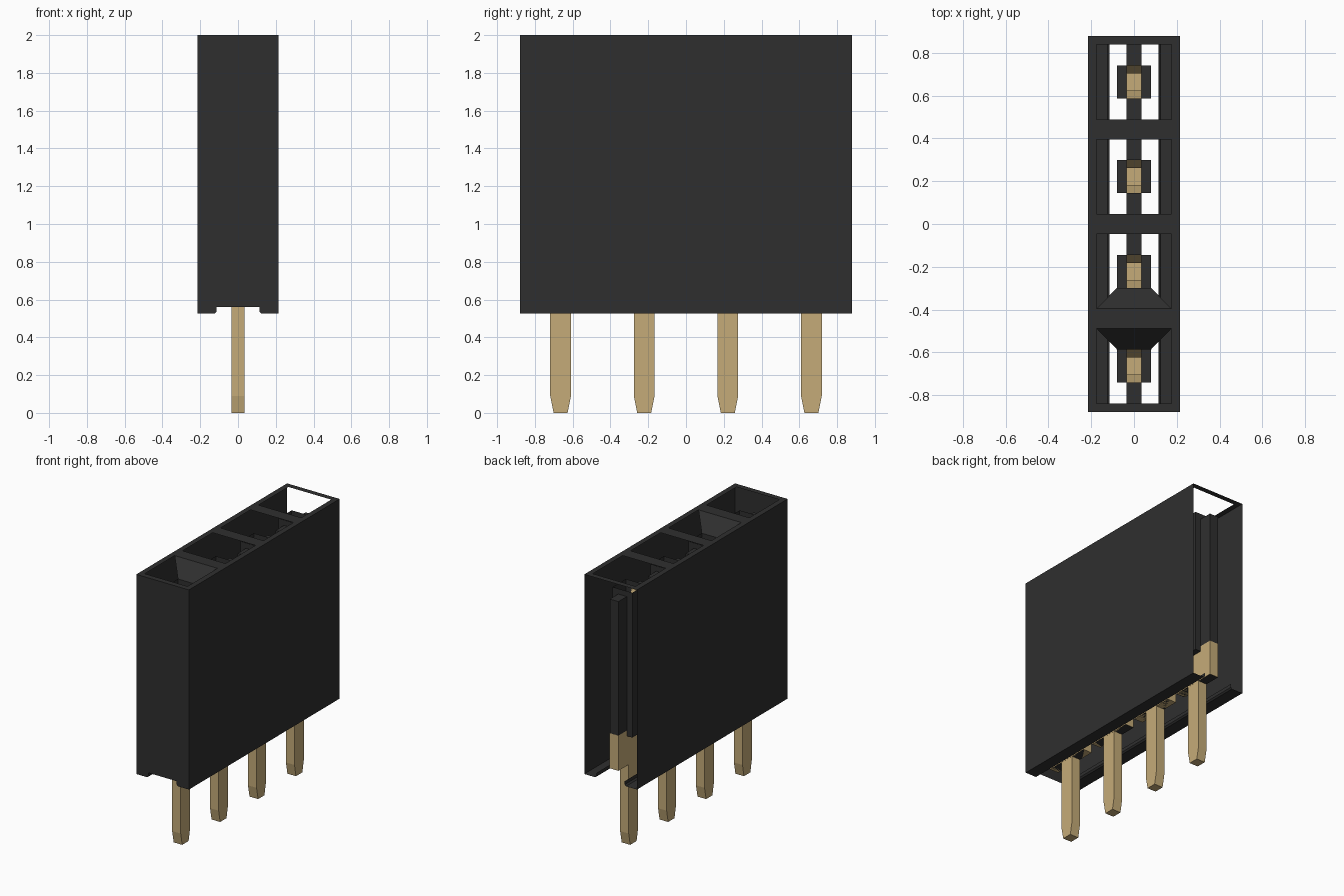
import bpy, bmesh

if "Cube" in bpy.data.objects:
    bpy.data.objects.remove(bpy.data.objects["Cube"])


def material(name, rgb):
    m = bpy.data.materials.new(name)
    m.use_nodes = True
    m.diffuse_color = (*rgb, 1)
    m.node_tree.nodes["Principled BSDF"].inputs["Base Color"].default_value = (*rgb, 1)
    return m


BLACK = material("black plastic", (0.028, 0.028, 0.028))
GOLD = material("gold metal", (0.56, 0.41, 0.19))

HX, HY, TOP, FOOT, RECESS = 0.215, 0.88, 2.0, 0.525, 0.56   # housing
CX, CY = 0.175, 0.175                                       # cell opening
SX, SY, S_LOW, S_TOP = 0.08, 0.0775, 0.82, 1.89             # square shaft
TX, T_LOW, T_TOP = 0.035, 0.60, 1.85                        # contact slot
PIN = 0.055
CENTRES = [(i - 1.5) * 0.4427 for i in range(4)]
SIDES = (-1, 1)


def build(name, bm, mat):
    bmesh.ops.remove_doubles(bm, verts=bm.verts, dist=0.0001)
    me = bpy.data.meshes.new(name)
    bm.to_mesh(me)
    bm.free()
    me.materials.append(mat)
    ob = bpy.data.objects.new(name, me)
    bpy.context.collection.objects.link(ob)
    return ob


def poly(bm, pts):
    return bm.faces.new([bm.verts.new(p) for p in pts])


def rect(bm, axis, at, a, b):
    """Flat rectangle at one coordinate; a and b are ranges on the other axes."""
    pts = []
    for u, v in ((a[0], b[0]), (a[1], b[0]), (a[1], b[1]), (a[0], b[1])):
        p = [u, v]
        p.insert(axis, at)
        pts.append(p)
    poly(bm, pts)


def prism(bm, outline, half):
    """Extrude a (y, z) outline across x."""
    f = poly(bm, [(-half, y, z) for y, z in outline])
    ext = bmesh.ops.extrude_face_region(bm, geom=[f])["geom"]
    vs = [g for g in ext if isinstance(g, bmesh.types.BMVert)]
    bmesh.ops.translate(bm, vec=(2 * half, 0, 0), verts=vs)
    bmesh.ops.recalc_face_normals(bm, faces=bm.faces)


def mirrored(half):
    return half + [(-a, z) for a, z in reversed(half)]


# Housing shell: side walls, feet and notched front wall, open at the back
bm = bmesh.new()
foot = [(HX, FOOT), (0.125, FOOT), (0.115, 0.535), (0.115, RECESS)]
for s in SIDES:
    rect(bm, 0, s * HX, (-HY, HY), (FOOT, TOP))
    for (x0, z0), (x1, z1) in zip(foot, foot[1:]):
        poly(bm, [(s * x0, -HY, z0), (s * x1, -HY, z1),
                  (s * x1, HY, z1), (s * x0, HY, z0)])
poly(bm, [(x, -HY, z) for x, z in mirrored([(HX, TOP)] + foot)])
build("housing_shell", bm, BLACK)

# Top frame with four square openings
bm = bmesh.new()
for s in SIDES:
    rect(bm, 2, TOP, (s * CX, s * HX), (-HY, HY))
edges = [-HY] + [c + s * CY for c in CENTRES for s in SIDES] + [HY]
for y0, y1 in zip(edges[::2], edges[1::2]):
    rect(bm, 2, TOP, (-CX, CX), (y0, y1))
build("top_frame", bm, BLACK)

# Lead-in slopes
for name, c, s in (("first_slope", CENTRES[0], 1), ("second_slope", CENTRES[1], -1)):
    bm = bmesh.new()
    poly(bm, [(-CX, c + s * CY, TOP), (CX, c + s * CY, TOP),
              (SX, c + s * SY, S_TOP), (-SX, c + s * SY, S_TOP)])
    build(name, bm, BLACK)

base = [(-CY, T_LOW), (CY, T_LOW), (CY, 0.86), (-CY, 0.86)]
tine = [(0.04, 0.86), (CY - 0.003, 0.86), (0.1, 1.83), (0.08, 1.83), (0.04, 1.72)]
pin = mirrored([(PIN, T_LOW), (PIN, 0.09), (0.037, 0)])

for n, c in enumerate(CENTRES, 1):
    # Cavity walls: square shaft crossed by a thin contact slot
    bm = bmesh.new()
    for s in SIDES:
        rect(bm, 0, s * SX, (-SY, SY), (S_LOW, S_TOP))
        rect(bm, 1, s * SY, (-TX, TX), (T_TOP, S_TOP))
        rect(bm, 2, S_LOW, (s * TX, s * SX), (-SY, SY))
        rect(bm, 0, s * TX, (-CY, CY), (T_LOW, S_LOW))
        rect(bm, 1, s * CY, (-TX, TX), (T_LOW, T_TOP))
        rect(bm, 2, T_TOP, (-TX, TX), (s * SY, s * CY))
        rect(bm, 2, T_LOW, (-TX, TX), (s * PIN, s * CY))
        for t in SIDES:
            rect(bm, 1, s * SY, (t * TX, t * SX), (S_LOW, S_TOP))
            rect(bm, 0, t * TX, (s * SY, s * CY), (S_LOW, T_TOP))
    build(f"cavity_{n}", bm, BLACK).location.y = c

    # Contact: wide base, two sprung tines and a tapered tail
    bm = bmesh.new()
    prism(bm, [(y * 1.006, z) for y, z in base], 0.0355)
    for s in SIDES:
        prism(bm, [(s * y, z) for y, z in tine], 0.0345)
    build(f"contact_{n}", bm, GOLD).location.y = c
    bm = bmesh.new()
    prism(bm, pin, 0.035)
    build(f"pin_{n}", bm, GOLD).location.y = c
